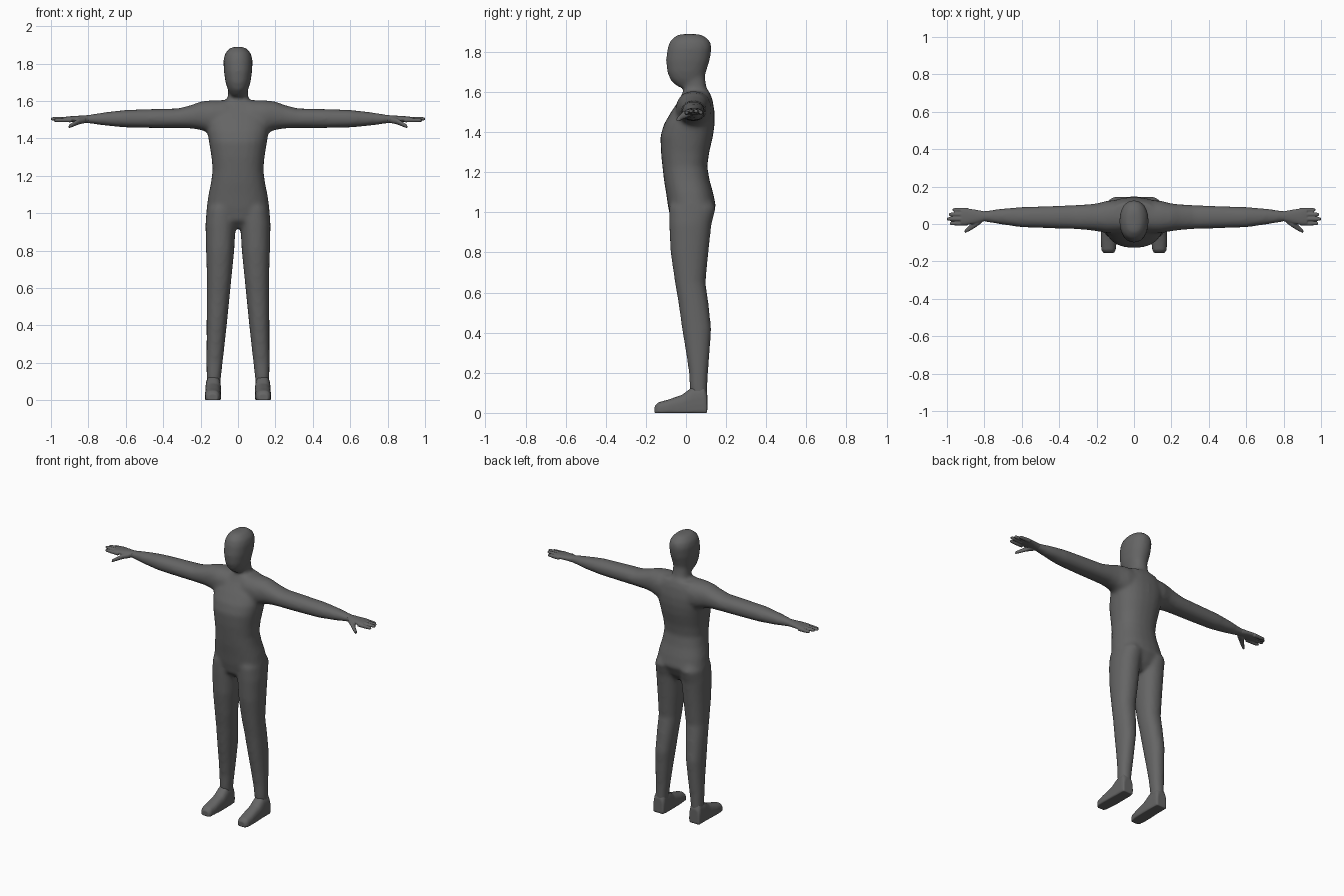
import bpy, bmesh, math

skin = bpy.data.materials.new("dark grey")
skin.diffuse_color = (0.13, 0.13, 0.13, 1)
SEG = 24


def loft(bm, axis, rings, power=0.9, floor=None):
    """Skin rounded rings (t, u0, u1, v0, v1) along an axis; u, v are the other two axes."""
    loops = []
    for t, u0, u1, v0, v1 in rings:
        loop = []
        for i in range(SEG):
            a = 2 * math.pi * i / SEG
            c, s = math.cos(a), math.sin(a)
            u = (u0 + u1) / 2 + (u1 - u0) / 2 * math.copysign(abs(c) ** power, c)
            v = (v0 + v1) / 2 + (v1 - v0) / 2 * math.copysign(abs(s) ** power, s)
            if floor is not None:
                v = max(v, floor)
            p = {"x": (t, u, v), "y": (u, t, v), "z": (u, v, t)}[axis]
            loop.append(bm.verts.new(p))
        loops.append(loop)
    faces = [bm.faces.new(loops[0]), bm.faces.new(loops[-1])]
    for a, b in zip(loops, loops[1:]):
        for i in range(SEG):
            j = (i + 1) % SEG
            faces.append(bm.faces.new((a[i], a[j], b[j], b[i])))
    bmesh.ops.recalc_face_normals(bm, faces=faces)


def mid(rings):
    """Rings symmetric about x = 0, given as (z, half width, y0, y1)."""
    return [(z, -w, w, y0, y1) for z, w, y0, y1 in rings]


def finish(bm, name, voxel, smooth, mirror=True):
    """Fuse the overlapping lofts into one smooth skin, mirrored to both sides."""
    me = bpy.data.meshes.new(name)
    bm.to_mesh(me)
    bm.free()
    me.materials.append(skin)
    ob = bpy.data.objects.new(name, me)
    bpy.context.collection.objects.link(ob)
    r = ob.modifiers.new("fuse", "REMESH")
    r.mode = "VOXEL"
    r.voxel_size = voxel
    r.use_smooth_shade = True
    s = ob.modifiers.new("soften", "SMOOTH")
    s.factor = 0.5
    s.iterations = smooth
    if mirror:
        ob.modifiers.new("other side", "MIRROR").use_mirror_merge = False
    return ob


# Body: torso, neck, head, arms and legs fused together
bm = bmesh.new()
loft(bm, "z", mid([  # torso
    (0.92, 0.06, -0.03, 0.08), (0.96, 0.13, -0.075, 0.115),
    (1.03, 0.168, -0.09, 0.15), (1.10, 0.158, -0.1, 0.135),
    (1.16, 0.145, -0.11, 0.118), (1.23, 0.136, -0.118, 0.106),
    (1.30, 0.142, -0.125, 0.116), (1.38, 0.155, -0.128, 0.135),
    (1.44, 0.165, -0.11, 0.143), (1.50, 0.17, -0.075, 0.143),
    (1.56, 0.15, -0.035, 0.133), (1.60, 0.11, -0.015, 0.118)]), 0.85)
loft(bm, "z", mid([  # neck
    (1.54, 0.085, -0.02, 0.13), (1.59, 0.066, -0.012, 0.122),
    (1.62, 0.055, -0.012, 0.102), (1.68, 0.052, -0.02, 0.095)]))
loft(bm, "z", mid([  # head
    (1.625, 0.035, -0.04, 0.05), (1.66, 0.055, -0.078, 0.09),
    (1.70, 0.067, -0.094, 0.1), (1.76, 0.076, -0.1, 0.119),
    (1.82, 0.078, -0.092, 0.128), (1.855, 0.069, -0.08, 0.12),
    (1.88, 0.046, -0.052, 0.09), (1.889, 0.026, -0.03, 0.065)]))
for s in (1, -1):
    arm = [(0.06, -0.05, 0.13, 1.42, 1.605), (0.14, -0.05, 0.125, 1.425, 1.604),
           (0.20, -0.038, 0.11, 1.445, 1.597), (0.25, -0.032, 0.105, 1.453, 1.578),
           (0.32, -0.027, 0.101, 1.455, 1.56), (0.45, -0.023, 0.096, 1.455, 1.557),
           (0.60, -0.018, 0.091, 1.458, 1.552), (0.70, -0.004, 0.083, 1.467, 1.541),
           (0.80, 0.012, 0.07, 1.48, 1.526), (0.84, 0.012, 0.07, 1.485, 1.522)]
    loft(bm, "x", [(s * r[0], *r[1:]) for r in arm])
    leg = [(0.05, 0.097, 0.166, 0.03, 0.104), (0.13, 0.09, 0.168, 0.018, 0.107),
           (0.20, 0.082, 0.169, 0.015, 0.11), (0.30, 0.071, 0.168, 0.0, 0.118),
           (0.42, 0.058, 0.168, -0.02, 0.126), (0.55, 0.045, 0.167, -0.038, 0.112),
           (0.65, 0.035, 0.166, -0.055, 0.097), (0.80, 0.02, 0.171, -0.077, 0.112),
           (0.94, 0.012, 0.174, -0.084, 0.127), (1.02, 0.01, 0.168, -0.085, 0.148),
           (1.08, 0.01, 0.14, -0.07, 0.12)]
    loft(bm, "z", [(z, *sorted((s * a, s * b)), c, d) for z, a, b, c, d in leg])
finish(bm, "body", 0.011, 8, mirror=False)

# Feet: flat soles, heel to toe
bm = bmesh.new()
loft(bm, "y", [
    (0.106, 0.096, 0.17, -0.05, 0.10), (0.09, 0.092, 0.174, -0.05, 0.14),
    (0.03, 0.09, 0.175, -0.05, 0.128), (-0.02, 0.09, 0.176, -0.04, 0.09),
    (-0.09, 0.092, 0.178, -0.03, 0.066), (-0.14, 0.098, 0.174, -0.03, 0.052),
    (-0.156, 0.108, 0.162, -0.02, 0.035)], 0.75, floor=0.0)
finish(bm, "feet", 0.006, 2)

# Hands: palm, four fingers and a thumb
bm = bmesh.new()
loft(bm, "x", [
    (0.80, 0.014, 0.068, 1.482, 1.524), (0.85, 0.002, 0.077, 1.486, 1.521),
    (0.90, -0.006, 0.085, 1.488, 1.518), (0.925, -0.004, 0.084, 1.492, 1.515)])
for y, tip, z in ((0.003, 0.985, 1.497), (0.027, 1.0, 1.504),
                  (0.051, 0.99, 1.504), (0.075, 0.97, 1.498)):
    loft(bm, "x", [(x, y - r, y + r, z - r, z + r) for x, r in
                   ((0.89, 0.0115), (0.94, 0.011), (tip - 0.01, 0.0095), (tip, 0.006))])
loft(bm, "x", [
    (0.815, 0.005, 0.045, 1.482, 1.515), (0.85, -0.02, 0.025, 1.475, 1.508),
    (0.88, -0.038, -0.008, 1.463, 1.488), (0.905, -0.049, -0.03, 1.453, 1.472)])
finish(bm, "hands", 0.004, 2)
